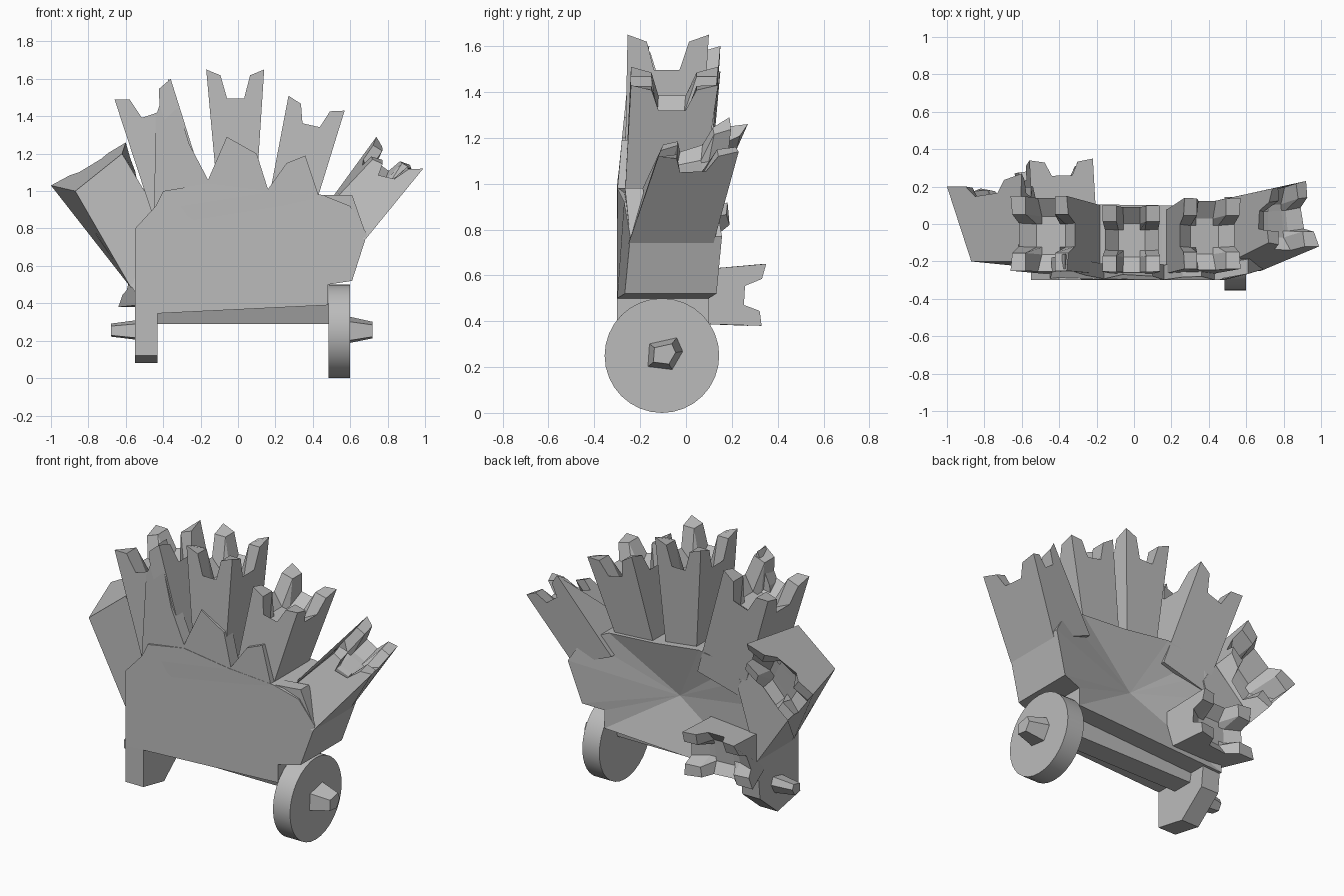
import bpy, bmesh, math
from mathutils import Vector

cube = bpy.data.objects.get("Cube")
if cube:
    bpy.data.objects.remove(cube)

GREY = (0.5, 0.5, 0.5, 1)
stone = bpy.data.materials.new("plain grey")
stone.use_nodes = True
stone.diffuse_color = GREY
stone.node_tree.nodes["Principled BSDF"].inputs["Base Color"].default_value = GREY


def finish(name, bm):
    bmesh.ops.recalc_face_normals(bm, faces=bm.faces)
    mesh = bpy.data.meshes.new(name)
    bm.to_mesh(mesh)
    bm.free()
    mesh.materials.append(stone)
    obj = bpy.data.objects.new(name, mesh)
    bpy.context.collection.objects.link(obj)
    return obj


def loft(name, a, b, dish=0):
    """Join two matching outlines; dish hollows the second end."""
    bm = bmesh.new()
    a = [bm.verts.new(p) for p in a]
    b = [bm.verts.new(p) for p in b]
    bm.faces.new(a)
    back = bm.faces.new(b)
    for i in range(len(a)):
        j = (i + 1) % len(a)
        bm.faces.new((a[i], a[j], b[j], b[i]))
    bmesh.ops.recalc_face_normals(bm, faces=bm.faces)
    if dish:
        bmesh.ops.poke(bm, faces=[back], offset=-dish)
    return finish(name, bm)


def frontal(outline, y):
    """Front-view outline, curving backward at the top and right."""
    return [(x, y + .1 * max(0, z - 1) + .3 * max(0, x - .5), z) for x, z in outline]


def sideways(outline, x):
    return [(x, y, z) for y, z in outline]


def broken_tube(name, base, tip, notch=0.8, pit=0.7):
    """Four-sided stump whose far end splits into corner posts round a pit.
    Corners run around the section: 00, 10, 11, 01."""
    def mix(q, u, v):
        low = Vector(q[0]).lerp(Vector(q[1]), u)
        high = Vector(q[3]).lerp(Vector(q[2]), u)
        return low.lerp(high, v)

    steps = (0, .24, .34, .66, .76, 1)
    bm = bmesh.new()
    grid = {}
    for i, u in enumerate(steps):
        for j, v in enumerate(steps):
            ei, ej = i in (0, 5), j in (0, 5)
            if i not in (2, 3) and j not in (2, 3):
                t = 1 if ei and ej else .96
            else:
                t = notch if ei or ej else pit
            grid[i, j] = bm.verts.new(mix(base, u, v).lerp(mix(tip, u, v), t))
    for i in range(5):
        for j in range(5):
            bm.faces.new((grid[i, j], grid[i + 1, j], grid[i + 1, j + 1], grid[i, j + 1]))
    ring = ([(i, 0) for i in range(5)] + [(5, j) for j in range(5)]
            + [(i, 5) for i in range(5, 0, -1)] + [(0, j) for j in range(5, 0, -1)])
    foot = [bm.verts.new(p) for p in base]
    for s in range(4):
        side = [grid[ring[(s * 5 + k) % 20]] for k in range(6)]
        bm.faces.new([foot[s]] + side + [foot[(s + 1) % 4]])
    bm.faces.new(foot)
    return finish(name, bm)


def upright(left, right, front, back):
    """Section from two front-view points and a depth range."""
    return [(left[0], front, left[1]), (right[0], front, right[1]),
            (right[0], back, right[1]), (left[0], back, left[1])]


# Main slab with a hollowed back
slab = [(-.55, .34), (-.55, .8), (-.44, .92), (-.4, 1), (-.16, 1.04), (.15, 1),
        (.45, .98), (.6, .92), (.69, .77), (.61, .52), (.48, .5), (.48, .39)]
loft("palm_slab", frontal(slab, -.3), frontal(slab, .1), dish=.1)

# Ragged front plate rising over the finger roots
plate = [(-.45, .8), (-.44, 1.4), (-.37, 1.6), (-.26, 1.25), (-.16, 1.06), (-.06, 1.29),
         (.1, 1.2), (.16, 1.01), (.26, 1.15), (.36, 1.19), (.43, .98), (.61, .98), (.68, .78)]
loft("front_plate", frontal(plate, -.299), frontal(plate, -.22))

# Fingers: base left, base right, base back, tip left, tip right, tip front, tip back
fingers = [
    ((-.44, .82), (-.14, .9), .09, (-.66, 1.49), (-.36, 1.6), -.25, .15),
    ((-.1, .88), (.09, .88), .05, (-.17, 1.65), (.14, 1.65), -.255, .1),
    ((.15, .88), (.4, .88), .06, (.27, 1.51), (.57, 1.43), -.24, .14),
]
for n, (bl, br, deep, tl, tr, front, back) in enumerate(fingers, 1):
    broken_tube(f"finger_{n}", upright(bl, br, -.27, deep), upright(tl, tr, front, back))
broken_tube("finger_4", upright((.42, .85), (.68, .74), -.25, .12),
            [(.72, -.1, 1.17), (.99, -.12, 1.12), (.92, .23, 1.14), (.74, .19, 1.29)])

# Thumb leaning outward, opening backward into a broken end
loft("thumb_root", upright((-.55, .46), (-.42, .88), -.24, .1),
     upright((-.76, .77), (-.5, 1.02), -.15, .1))
broken_tube("thumb",
            [(-.57, -.23, .48), (-.44, -.23, .9), (-.62, -.2, 1.2), (-.87, -.2, 1.0)],
            [(-.82, .19, .82), (-.54, .2, 1.06), (-.6, .27, 1.26), (-1, .2, 1.03)], .82, .6)

# Broken stump on the lower back
broken_tube("back_stump",
            [(-.54, .0, .39), (-.2, .0, .39), (-.2, .0, .62), (-.54, .0, .62)],
            [(-.64, .27, .38), (-.22, .33, .38), (-.22, .35, .65), (-.56, .34, .65)], .75, .6)

# Axle bar and broken wheel acting as a leg
axle = [(-.16, .29), (-.03, .29), (-.01, .4), (-.2, .4)]
loft("axle", sideways(axle, -.45), sideways(axle, .5))
leg = [(-.3, .52), (-.3, .12), (-.1, .08), (.07, .22), (.1, .5)]
loft("broken_wheel", sideways(leg, -.55), sideways(leg, -.43))

# Tapering hub stubs
for name, x, reach, size in (("left_hub", .58, .72, .07), ("right_hub", -.5, -.68, .055)):
    def hub(s):
        return [(-.1 + s * a, .255 + s * b)
                for a, b in ((-1, -.8), (.6, -1), (1.3, .2), (.9, 1.1), (-.9, .7))]
    loft(name, sideways(hub(size), x), sideways(hub(size * .6), reach))

# Round wheel
rim = [(-.105 + .25 * math.cos(math.tau * k / 32), .25 + .25 * math.sin(math.tau * k / 32))
       for k in range(32)]
wheel = loft("wheel", sideways(rim, .485), sideways(rim, .6))
bpy.context.view_layer.objects.active = wheel
wheel.select_set(True)
bpy.ops.object.shade_smooth_by_angle()
wheel.select_set(False)
